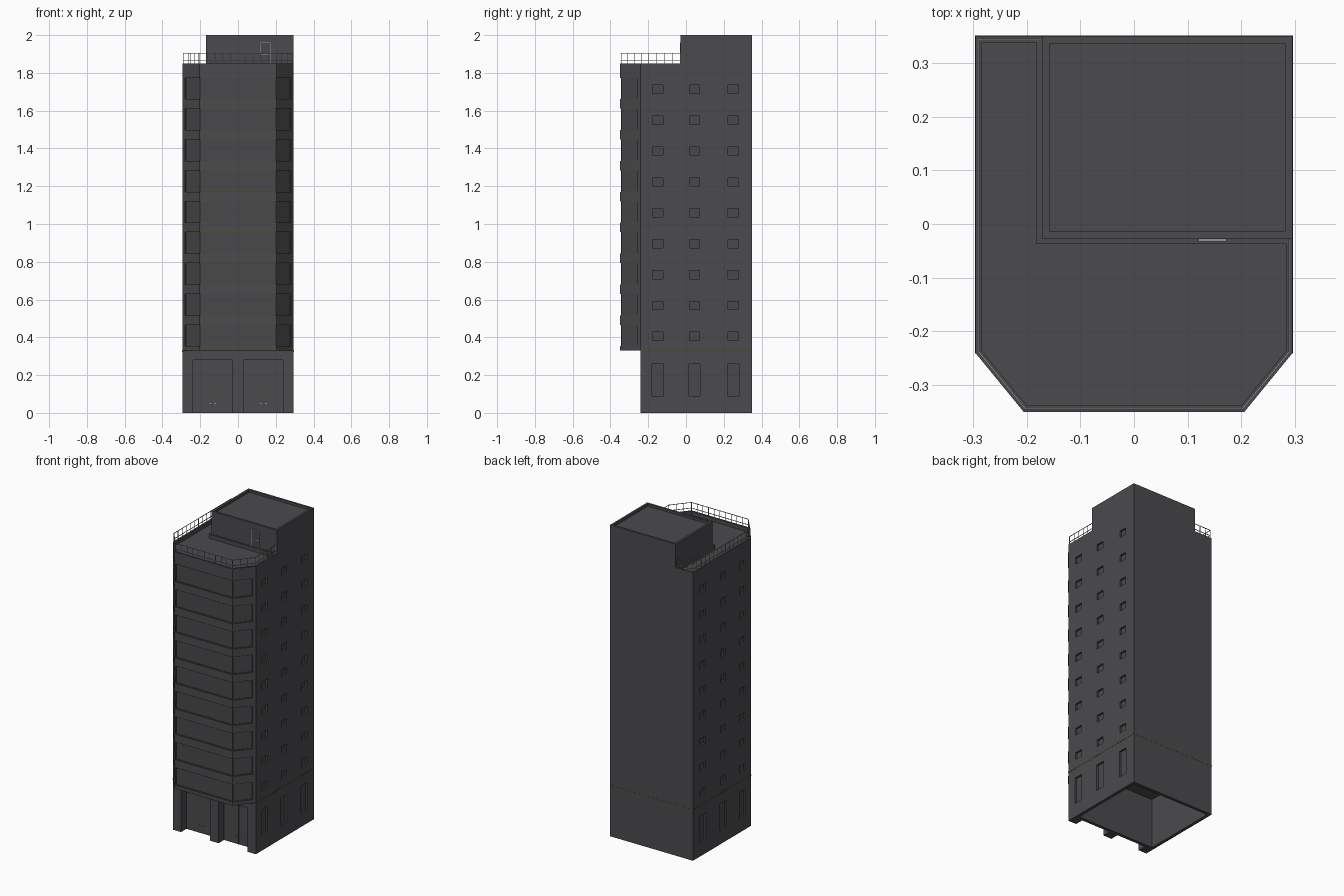
import bpy, bmesh, math
from mathutils import Vector

if "Cube" in bpy.data.objects:
    bpy.data.objects.remove(bpy.data.objects["Cube"])


def material(name, rgb):
    m = bpy.data.materials.new(name)
    m.diffuse_color = (*rgb, 1)
    m.use_nodes = True
    m.node_tree.nodes["Principled BSDF"].inputs["Base Color"].default_value = m.diffuse_color
    return m


WALL = material("dark grey wall", (0.070, 0.069, 0.075))
GLASS = material("dark glass", (0.066, 0.066, 0.072))
TRIM = material("olive trim", (0.075, 0.065, 0.030))
METAL = material("pale metal", (0.30, 0.31, 0.31))

PITCH, FLOORS = 0.1635, 9
WIN_COLS = (-0.15, 0.045, 0.25)


def make(name, bm, *mats):
    bmesh.ops.recalc_face_normals(bm, faces=bm.faces)
    me = bpy.data.meshes.new(name)
    bm.to_mesh(me)
    bm.free()
    for m in mats:
        me.materials.append(m)
    ob = bpy.data.objects.new(name, me)
    bpy.context.collection.objects.link(ob)
    return ob


def add_box(bm, x0, x1, y0, y1, z0, z1):
    r = bmesh.ops.create_cube(bm, size=1)
    for v in r["verts"]:
        v.co = Vector(((x0 + x1) / 2 + v.co.x * (x1 - x0),
                       (y0 + y1) / 2 + v.co.y * (y1 - y0),
                       (z0 + z1) / 2 + v.co.z * (z1 - z0)))


def boxes(name, mat, dims):
    bm = bmesh.new()
    for d in dims:
        add_box(bm, *d)
    return make(name, bm, mat)


def add_bar(bm, p, q, t):
    """Thin square bar from p to q."""
    p, q = Vector(p), Vector(q)
    r = bmesh.ops.create_cube(bm, size=1)
    rot = (q - p).to_track_quat('Z', 'Y').to_matrix()
    for v in r["verts"]:
        v.co = (p + q) / 2 + rot @ Vector((v.co.x * t, v.co.y * t, v.co.z * (q - p).length))


def loft(name, layers, *mats):
    """Stack outlines (points, z) into one closed shell."""
    bm = bmesh.new()
    rings = [[bm.verts.new((x, y, z)) for x, y in pts] for pts, z in layers]
    n = len(rings[0])
    for a, b in zip(rings, rings[1:]):
        for i in range(n):
            j = (i + 1) % n
            bm.faces.new((a[i], a[j], b[j], b[i]))
    bm.faces.new(rings[0])
    bm.faces.new(rings[-1])
    bmesh.ops.remove_doubles(bm, verts=bm.verts, dist=1e-5)
    bmesh.ops.dissolve_degenerate(bm, edges=bm.edges, dist=1e-5)
    return make(name, bm, *mats)


def cut(ob, dims):
    """Subtract boxes and keep the result."""
    cutter = boxes("cutter", WALL, dims)
    cutter.hide_render = True
    mod = ob.modifiers.new("cut", 'BOOLEAN')
    mod.operation, mod.solver, mod.object = 'DIFFERENCE', 'EXACT', cutter
    dg = bpy.context.evaluated_depsgraph_get()
    me = bpy.data.meshes.new_from_object(ob.evaluated_get(dg))
    ob.modifiers.clear()
    ob.data = me
    bpy.data.objects.remove(cutter)
    me.materials.clear()
    me.materials.append(WALL)
    me.materials.append(GLASS)


def mirror(half):
    return half + [(-x, y) for x, y in reversed(half)]


# Upper storeys: bay-fronted shell with recessed window bands and roof parapet
a = (0.2815, -0.2565)
full = mirror([(0.295, 0.35), (0.295, -0.24), a, a, (0.205, -0.35)])
band = mirror([(0.295, 0.35), (0.295, -0.24), a, (0.2753, -0.2514), (0.2013, -0.342)])
inner = mirror([(0.283, 0.338), (0.283, -0.236), (0.27, -0.252), (0.26, -0.264), (0.199, -0.338)])
layers = [(full, 0.33)]
for i in range(FLOORS):
    z0 = 0.353 + PITCH * i
    layers += [(full, z0), (band, z0), (band, z0 + 0.113), (full, z0 + 0.113)]
layers += [(full, 1.85), (inner, 1.85), (inner, 1.825)]
tower = loft("tower", layers, WALL)

# Small square windows on both sides
side_cuts = []
for s in (-1, 1):
    xs = sorted((s * 0.283, s * 0.31))
    for i in range(FLOORS):
        z = 0.405 + PITCH * i
        side_cuts += [(*xs, y - 0.027, y + 0.027, z - 0.022, z + 0.022) for y in WIN_COLS]
cut(tower, side_cuts)
for p in tower.data.polygons:
    c = p.center
    depth = min(0.295 - abs(c.x), 0.35 + c.y, 0.3803 - 0.774 * abs(c.x) + 0.633 * c.y)
    p.material_index = int(depth > 0.004 and abs(p.normal.z) < 0.1 and c.z < 1.8
                           and (c.y < -0.26 or abs(p.normal.x) > 0.5))

# Hollow ground storey with two recessed entrances and tall side windows
ground = boxes("ground_storey", WALL, [(-0.295, 0.295, -0.24, 0.35, 0, 0.331)])
cut(ground, [(-0.275, 0.275, -0.165, 0.33, -0.1, 0.32)])
ground_cuts = [(-0.237, -0.03, -0.3, -0.185, -0.1, 0.28), (0.03, 0.237, -0.3, -0.185, -0.1, 0.28)]
for s in (-1, 1):
    xs = sorted((s * 0.283, s * 0.31))
    ground_cuts += [(*xs, y - 0.03, y + 0.03, 0.09, 0.26) for y in WIN_COLS]
cut(ground, ground_cuts)
for p in ground.data.polygons:
    p.material_index = int(abs(p.normal.x) > 0.9 and 0.28 < abs(p.center.x) < 0.29)

# Thin band between ground storey and tower
boxes("storey_band", TRIM, [(-0.296, 0.296, -0.241, 0.3505, 0.322, 0.3295)])

# Entrance doors: centre joints and pull handles
boxes("door_joints", TRIM, [(s * 0.1335 - 0.0015, s * 0.1335 + 0.0015, -0.187, -0.184, 0, 0.28)
                            for s in (-1, 1)])
boxes("door_handles", METAL, [(s * x - 0.004, s * x + 0.004, -0.192, -0.184, 0.047, 0.053)
                              for s in (-1, 1) for x in (0.12, 0.147)])

# Window mullions, corner posts and sill strips of the bay
bm = bmesh.new()
for i in range(FLOORS):
    z0 = 0.353 + PITCH * i
    z1 = z0 + 0.113
    for x in (-0.2, -0.12, 0.12, 0.2):
        add_box(bm, x - 0.002, x + 0.002, -0.344, -0.340, z0, z1)
    for z in (z0 + 0.002, z1 - 0.002):
        add_bar(bm, (-0.2013, -0.342, z), (0.2013, -0.342, z), 0.004)
        for s in (-1, 1):
            add_bar(bm, (s * 0.2013, -0.342, z), (s * 0.2753, -0.2514, z), 0.004)
make("bay_window_frames", bm, TRIM)

# Rooftop stair house with its own parapet, plinth and door


def rect(x0, x1, y0, y1):
    return [(x0, y0), (x1, y0), (x1, y1), (x0, y1)]


house, house_in = rect(-0.17, 0.295, -0.028, 0.35), rect(-0.156, 0.281, -0.014, 0.336)
loft("stair_house", [(house, 1.85), (house, 2.0), (house_in, 2.0), (house_in, 1.985)], WALL)
boxes("stair_house_plinth", WALL, [(-0.181, 0.284, -0.037, 0.339, 1.82, 1.851)])
boxes("roof_door", GLASS, [(0.123, 0.169, -0.032, -0.027, 1.85, 1.958)])
boxes("roof_door_frame", METAL,
      [(0.120, 0.123, -0.033, -0.027, 1.85, 1.961), (0.169, 0.172, -0.033, -0.027, 1.85, 1.961),
       (0.120, 0.172, -0.033, -0.027, 1.958, 1.961), (0.123, 0.169, -0.033, -0.027, 1.898, 1.901)])

# Roof railing: two rails and evenly spaced posts
path = [(-0.172, 0.344), (-0.289, 0.344), (-0.289, -0.238), (-0.202, -0.344),
        (0.202, -0.344), (0.289, -0.238), (0.289, -0.03)]
bm = bmesh.new()
for p, q in zip(path, path[1:]):
    for z in (1.868, 1.904):
        add_bar(bm, (*p, z), (*q, z), 0.003)
    n = max(1, round(math.dist(p, q) / 0.042))
    for k in range(n + 1):
        c = Vector(p).lerp(Vector(q), k / n)
        add_bar(bm, (c.x, c.y, 1.848), (c.x, c.y, 1.905), 0.0025)
make("roof_railing", bm, METAL)
